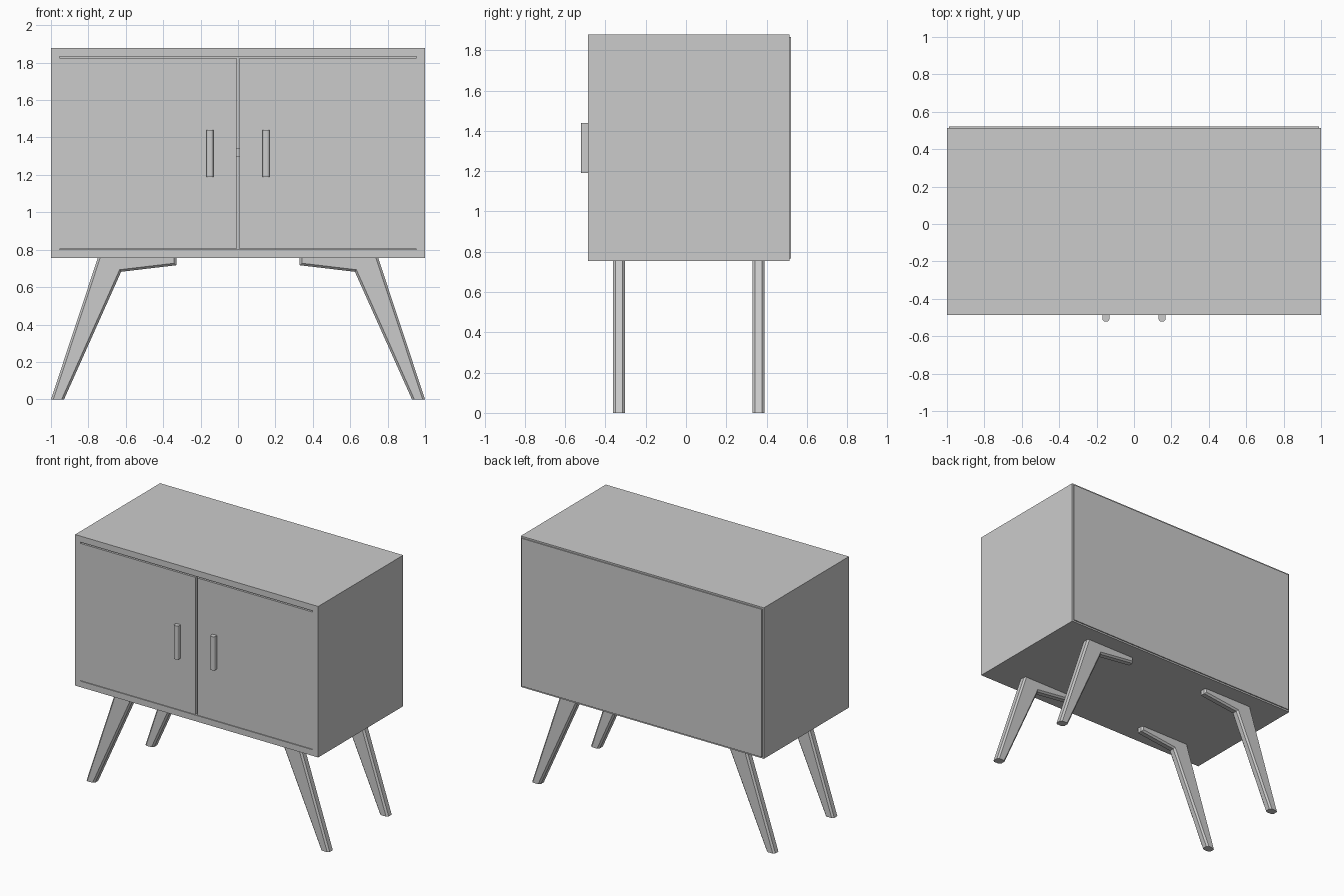
import bpy, bmesh

if "Cube" in bpy.data.objects:
    bpy.data.objects.remove(bpy.data.objects["Cube"])

FRONT, BACK = -0.486, 0.513      # carcass depth
BOTTOM, TOP = 0.755, 1.878       # carcass height
T = 0.045                        # board thickness


def finish(bm, name):
    bmesh.ops.recalc_face_normals(bm, faces=bm.faces)
    mesh = bpy.data.meshes.new(name)
    bm.to_mesh(mesh)
    bm.free()
    obj = bpy.data.objects.new(name, mesh)
    bpy.context.collection.objects.link(obj)
    return obj


def prism(name, outline, axis_lo, axis_hi, place, bevel_if=None, width=0.0, segments=1):
    """Extrude a 2D outline between two depths; optionally bevel chosen edges."""
    bm = bmesh.new()
    face = bm.faces.new([bm.verts.new(place(a, b, axis_lo)) for a, b in outline])
    move = place(0, 0, axis_hi - axis_lo)
    ext = bmesh.ops.extrude_face_region(bm, geom=[face])
    # the source face is kept, so the solid is closed after moving the copy
    bmesh.ops.translate(bm, vec=move,
                        verts=[v for v in ext["geom"] if isinstance(v, bmesh.types.BMVert)])
    if bevel_if:
        edges = [e for e in bm.edges if bevel_if(*e.verts)]
        bmesh.ops.bevel(bm, geom=edges, offset=width, segments=segments,
                        profile=0.5, affect='EDGES')
    return finish(bm, name)


def box(name, x0, x1, y0, y1, z0, z1):
    return prism(name, [(x0, y0), (x1, y0), (x1, y1), (x0, y1)], z0, z1,
                 lambda a, b, c: (a, b, c))


# Carcass: a rectangular tube, open at front and back
bm = bmesh.new()
rings = []
for y in (FRONT, BACK):
    for x, z0, z1 in ((1.0, BOTTOM, TOP), (1.0 - T, BOTTOM + T, TOP - T)):
        rings.append([bm.verts.new((sx, y, z)) for sx, z in
                      ((-x, z0), (x, z0), (x, z1), (-x, z1))])
fo, fi, bo, bi = rings
for r1, r2 in ((fo, fi), (bo, bi), (fo, bo), (fi, bi)):
    for i in range(4):
        j = (i + 1) % 4
        bm.faces.new((r1[i], r1[j], r2[j], r2[i]))
finish(bm, "carcass")

# Back panel and inner shelf
box("back_panel", -0.988, 0.988, BACK, 0.521, 0.767, 1.866)
box("shelf", -1 + T, 1 - T, -0.45, BACK, 1.295, 1.34)

# Inset doors and rounded handles
for side, s in (("left", -1), ("right", 1)):
    xs = sorted((s * 0.009, s * (1 - T)))
    box(side + "_door", xs[0], xs[1], FRONT, FRONT + 0.03, 0.804, 1.824)
    cx = s * 0.15
    handle = prism(side + "_handle",
                   [(cx - 0.018, -0.521), (cx + 0.018, -0.521),
                    (cx + 0.018, FRONT), (cx - 0.018, FRONT)],
                   1.19, 1.44, lambda a, b, c: (a, b, c),
                   lambda u, v: abs(u.co.z - v.co.z) > 0.1 and u.co.y < -0.51, 0.012, 3)

# Splayed legs with a short bracket under the carcass
profile = [(1.0, 0), (0.93, 0), (0.625, 0.682), (0.33, 0.717), (0.33, BOTTOM), (0.75, BOTTOM)]


def long_edge(u, v):
    flat = abs(u.co.z - v.co.z) < 1e-4
    return abs(u.co.y - v.co.y) < 1e-4 and not flat


for depth, y in (("front", -0.332), ("back", 0.36)):
    for side, s in (("left", -1), ("right", 1)):
        prism(f"{depth}_{side}_leg", [(s * x, z) for x, z in profile],
              y - 0.03, y + 0.03, lambda a, b, c: (a, c, b), long_edge, 0.012)
